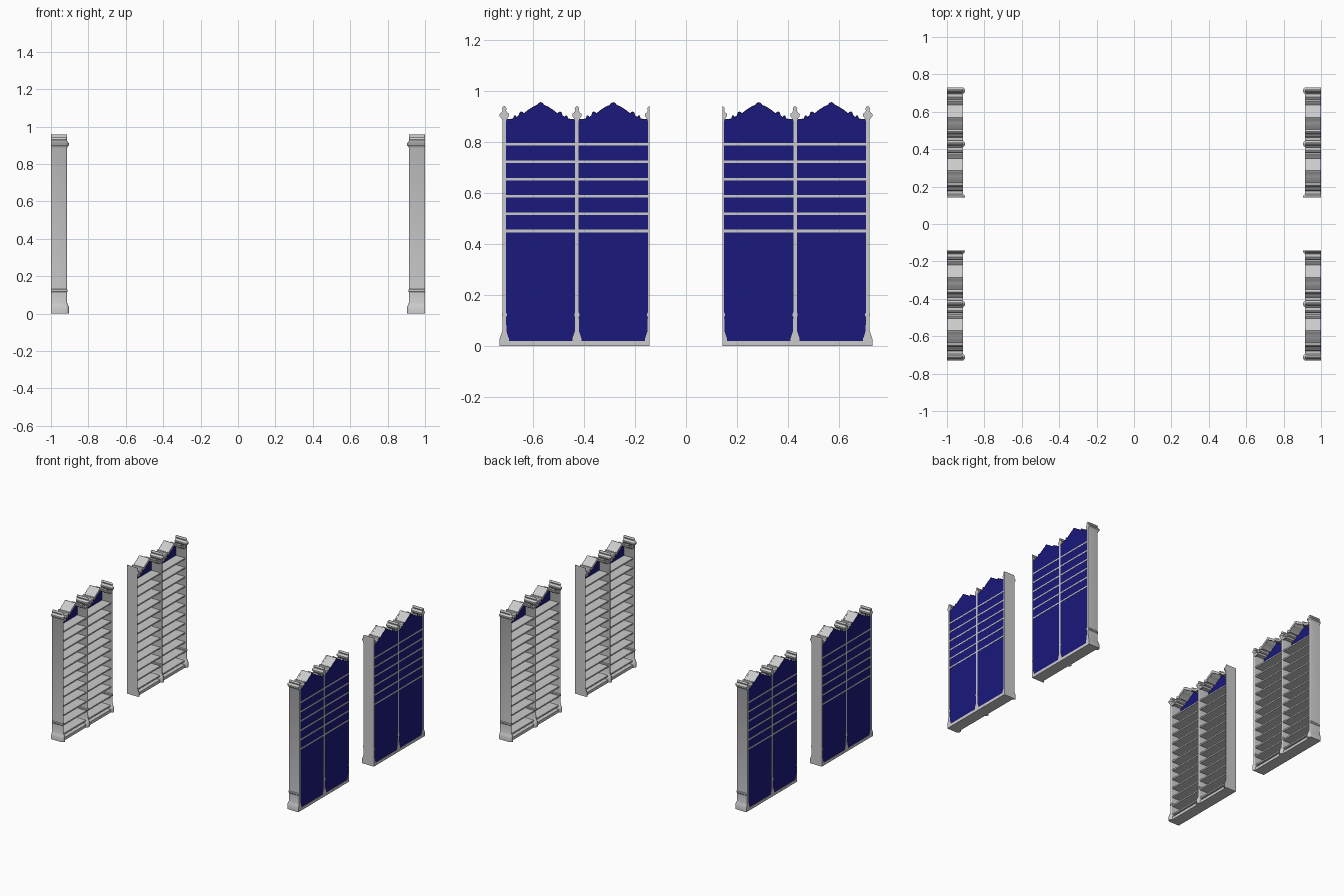
import bpy, bmesh, math

if "Cube" in bpy.data.objects:
    bpy.data.objects.remove(bpy.data.objects["Cube"])

BAY = 0.285                      # distance between uprights
POSTS = [0.143, 0.428, 0.713]    # y of inner, middle and outer uprights
BACK = 1.0

blue = bpy.data.materials.new("back_blue")
blue.diffuse_color = (0.01, 0.009, 0.2, 1)
blue.use_nodes = True
blue.node_tree.nodes["Principled BSDF"].inputs["Base Color"].default_value = blue.diffuse_color


def finish(name, bm, mat=None, smooth=False):
    """Turn a bmesh into an object mirrored to all four bookcases."""
    bmesh.ops.recalc_face_normals(bm, faces=bm.faces)
    me = bpy.data.meshes.new(name)
    bm.to_mesh(me)
    bm.free()
    ob = bpy.data.objects.new(name, me)
    bpy.context.collection.objects.link(ob)
    if mat:
        me.materials.append(mat)
    if smooth:
        bpy.context.view_layer.objects.active = ob
        bpy.ops.object.select_all(action='DESELECT')
        ob.select_set(True)
        bpy.ops.object.shade_smooth_by_angle(angle=math.radians(35))
    m = ob.modifiers.new("four_cases", 'MIRROR')
    m.use_axis = (True, True, False)
    m.use_mirror_merge = False
    return ob


def box(bm, x0, x1, y0, y1, z0, z1):
    vs = bmesh.ops.create_cube(bm, size=1)['verts']
    for v in vs:
        v.co.x = x1 if v.co.x > 0 else x0
        v.co.y = y1 if v.co.y > 0 else y0
        v.co.z = z1 if v.co.z > 0 else z0


def loft(bm, rings):
    """Skin a stack of closed rings and cap both ends."""
    loops = [[bm.verts.new(p) for p in r] for r in rings]
    n = len(loops[0])
    for a, b in zip(loops, loops[1:]):
        for i in range(n):
            j = (i + 1) % n
            bm.faces.new((a[i], a[j], b[j], b[i]))
    bm.faces.new(loops[0])
    bm.faces.new(loops[-1])


# upright profile: height, half width, front x
PROFILE = [(0, .018, .903), (.03, .018, .903), (.038, .015, .905),
           (.05, .011, .911), (.06, .008, .914), (.115, .007, .914),
           (.119, .010, .911), (.128, .010, .911), (.132, .007, .914),
           (.885, .007, .914), (.895, .012, .910), (.902, .018, .903),
           (.912, .018, .903), (.916, .012, .909), (.924, .007, .914),
           (.932, .009, .913), (.938, .006, .916), (.942, .002, .919)]


def upright(name, yc, half):
    bm = bmesh.new()
    start = 0 if half else -90
    rings = []
    for z, h, f in PROFILE:
        ring = [(BACK, yc if half else yc - h, z)]
        for k in range(9):
            a = math.radians(start + (90 - start) * k / 8)
            ring.append((f + h - h * math.cos(a), yc + h * math.sin(a), z))
        ring.append((BACK, yc + h, z))
        rings.append(ring)
    loft(bm, rings)
    finish(name, bm, smooth=True)


upright("inner_upright", POSTS[0], True)
upright("middle_upright", POSTS[1], False)
upright("outer_upright", POSTS[2], False)

# base rail under both bays
bm = bmesh.new()
box(bm, .917, BACK, POSTS[0], POSTS[2], 0, .021)
finish("base_rail", bm)

# shelves: the upper six run through the back panel
bm = bmesh.new()
for y in POSTS[:2]:
    for i in range(12):
        z = .792 - .068 * i
        back = BACK if i < 6 else .9965
        box(bm, .923, back, y + .002, y + BAY - .002, z - .005, z + .005)
finish("shelves", bm)

# gable outline of one bay: distance from centre, height
HALF = [(0, .957), (.008, .954), (.014, .946), (.03, .939), (.05, .926),
        (.066, .913), (.071, .918), (.077, .920), (.083, .916), (.086, .905),
        (.094, .899), (.099, .905), (.104, .904), (.108, .892), (.138, .890)]
GABLE = [(-d, z) for d, z in HALF[:0:-1]] + HALF


def gable_strip(bm, yc, x0, x1, drop, lift=0):
    rings = [[(x0, yc + d, z + lift), (x1, yc + d, z + lift),
              (x1, yc + d, z - drop), (x0, yc + d, z - drop)]
             for d, z in GABLE]
    loft(bm, rings)


# scrolled gables with a deeper moulding along the front
bm = bmesh.new()
for y in POSTS[:2]:
    gable_strip(bm, y + BAY / 2, .922, .997, .010)
    gable_strip(bm, y + BAY / 2, .915, .924, .018, .001)
finish("scrolled_gables", bm, smooth=True)

# blue back panels following the gable outline
bm = bmesh.new()
for y in POSTS[:2]:
    yc = y + BAY / 2
    outline = [(-.138, .021)] + GABLE + [(.138, .021)]
    loft(bm, [[(x, yc + d, z) for d, z in outline] for x in (.996, .9985)])
finish("back_panels", bm, blue)
